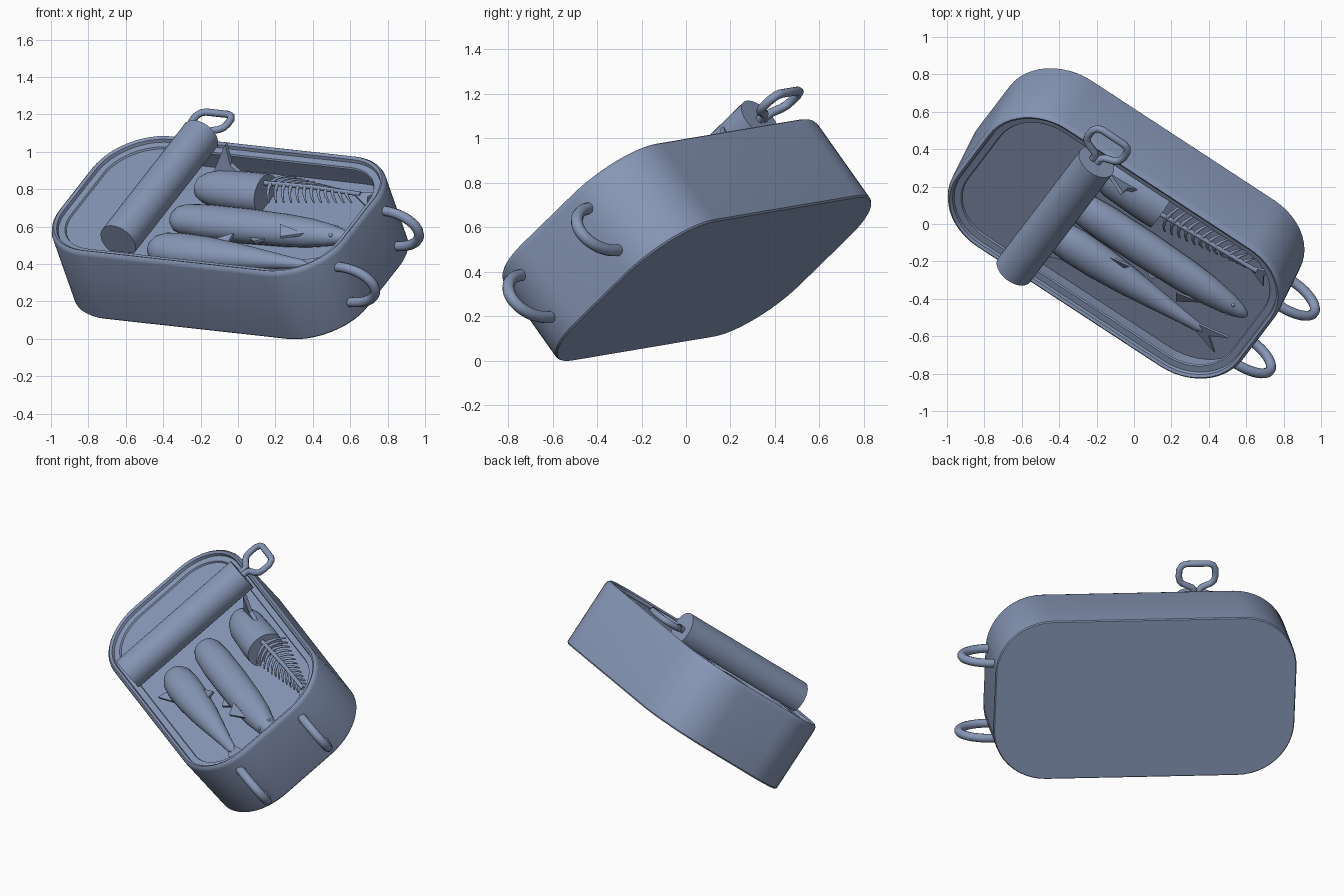
import bpy, bmesh, math
from mathutils import Vector, Matrix

if "Cube" in bpy.data.objects:
    bpy.data.objects.remove(bpy.data.objects["Cube"])

# Tilted frame of the tin: u = length, v = width, w = opening direction
u = Vector((0.833, -0.545, -0.092)).normalized()
w = Vector((-0.283, -0.55, 0.785))
w = (w - u * w.dot(u)).normalized()
v = w.cross(u)
FRAME = Matrix((u, v, w)).transposed().to_4x4()
FRAME.translation = (-0.045, 0.0, 0.545)

A, B, R, H = 0.92, 0.515, 0.335, 0.228
FLOOR = 0.03

STEEL = bpy.data.materials.new("blue_grey_metal")
STEEL.diffuse_color = (0.245, 0.31, 0.47, 1)
STEEL.use_nodes = True
STEEL.node_tree.nodes["Principled BSDF"].inputs["Base Color"].default_value = STEEL.diffuse_color


def add(name, data):
    data.materials.append(STEEL)
    ob = bpy.data.objects.new(name, data)
    bpy.context.collection.objects.link(ob)
    ob.matrix_world = FRAME
    return ob


def finish(name, bm):
    bmesh.ops.recalc_face_normals(bm, faces=bm.faces)
    me = bpy.data.meshes.new(name)
    bm.to_mesh(me)
    bm.free()
    return add(name, me)


def loft(name, loops, cap_end=True):
    """Skin closed loops of equal length and cap the ends."""
    bm = bmesh.new()
    rings = [[bm.verts.new(p) for p in loop] for loop in loops]
    n = len(rings[0])
    for r0, r1 in zip(rings, rings[1:]):
        for i in range(n):
            j = (i + 1) % n
            bm.faces.new((r0[i], r0[j], r1[j], r1[i]))
    bm.faces.new(rings[0])
    if cap_end:
        bm.faces.new(rings[-1])
    return finish(name, bm)


def outline(inset, z, n=12):
    r = R - inset
    pts = []
    for k, (sx, sy) in enumerate([(1, 1), (-1, 1), (-1, -1), (1, -1)]):
        for i in range(n + 1):
            t = math.pi / 2 * (k + i / n)
            pts.append((sx * (A - R) + r * math.cos(t), sy * (B - R) + r * math.sin(t), z))
    return pts


def body(name, y, z, profile, flat=0.85, n=24):
    """Fish-like body: elliptical sections along the length."""
    loops = []
    for x, r in profile:
        loops.append([(x, y + r * math.cos(2 * math.pi * i / n),
                       z + flat * r * math.sin(2 * math.pi * i / n)) for i in range(n)])
    return loft(name, loops)


def fin(name, pts, t=(0, 0, 0.008)):
    t = Vector(t)
    return loft(name, [[Vector(p) - t for p in pts], [Vector(p) + t for p in pts]])


def wire(name, paths, radius):
    """Round wire; each path point is (x, y, z) or (x, y, z, thickness)."""
    cu = bpy.data.curves.new(name, 'CURVE')
    cu.dimensions = '3D'
    cu.bevel_depth = radius
    cu.bevel_resolution = 3
    cu.use_fill_caps = True
    for pts in paths:
        sp = cu.splines.new('POLY')
        sp.points.add(len(pts) - 1)
        for q, p in zip(sp.points, pts):
            q.co = (*p[:3], 1)
            q.radius = p[3] if len(p) > 3 else 1
        sp.use_smooth = True
    return add(name, cu)


# Tin: thin sheet wall with rolled rim and inward ledge
loft("tin_body", [outline(i, z) for i, z in [
    (0.006, -H), (0, -H + 0.008), (0, 0.2), (0.006, 0.218), (0.018, H), (0.032, 0.218),
    (0.036, 0.2), (0.072, 0.196), (0.077, 0.186)]], cap_end=False)

# Filling surface the fish lie in
loft("filling", [outline(0.004, z) for z in (FLOOR - 0.01, FLOOR)])

# Remaining flat part of the lid
edge = [p for p in outline(0.07, 0) if p[0] < -0.34]
edge = [(-0.34, B - 0.07, 0)] + edge + [(-0.34, -B + 0.07, 0)]
loft("lid_panel", [[(x, y, z) for x, y, _ in edge] for z in (0.176, 0.186)])

# Rolled-up lid, flattened underneath where it rests on the rim
n = 40
loft("lid_roll", [[(-0.36 + 0.107 * math.cos(2 * math.pi * i / n), y,
                    max(0.21, 0.282 + 0.107 * math.sin(2 * math.pi * i / n)))
                   for i in range(n)] for y in (-0.455, 0.465)])

# Key handle: rounded loop with a twin stem
half = [(0.016, 0.43), (0.016, 0.492), (0.03, 0.512), (0.085, 0.535), (0.105, 0.555),
        (0.112, 0.585), (0.11, 0.628), (0.095, 0.655), (0.07, 0.665)]
key = [(-0.37 + x, y, 0.28) for x, y in half] + \
      [(-0.37 - x, y, 0.28) for x, y in reversed(half)]
wire("key_handle", [key], 0.02)

# Two pull rings on the end wall
for k, y in enumerate((0.205, -0.285)):
    arc = [(A - 0.01 + 0.185 * math.cos(t), y, 0.005 + 0.12 * math.sin(t))
           for t in (math.radians(-105 + 210 * i / 24) for i in range(25))]
    wire(f"end_ring_{k + 1}", [arc], 0.027)

# Front fish with forked tail
body("front_fish", -0.25, 0.085, [(-0.335, 0.02), (-0.325, 0.05), (-0.30, 0.075), (-0.25, 0.095),
     (-0.15, 0.104), (0.0, 0.10), (0.2, 0.082), (0.4, 0.056), (0.55, 0.036), (0.63, 0.028),
     (0.67, 0.01)])
fin("front_fish_tail", [(0.60, -0.235, 0.085), (0.80, -0.18, 0.10), (0.71, -0.255, 0.085),
                        (0.79, -0.34, 0.07), (0.60, -0.265, 0.08)])
fin("front_fish_upper_fin", [(0.0, -0.17, 0.1), (0.14, -0.12, 0.13), (0.12, -0.18, 0.1)])
fin("front_fish_lower_fin", [(-0.22, -0.32, 0.08), (-0.25, -0.41, 0.08), (-0.06, -0.33, 0.08)])

# Middle fish with head, eye and fins
body("middle_fish", 0.0, 0.09, [(-0.335, 0.02), (-0.325, 0.05), (-0.30, 0.075), (-0.25, 0.092),
     (-0.1, 0.102), (0.15, 0.103), (0.4, 0.096), (0.55, 0.085), (0.68, 0.064), (0.76, 0.042),
     (0.80, 0.022), (0.81, 0.006)])
fin("middle_fish_side_fin", [(0.56, -0.06, 0.13), (0.42, -0.06, 0.175), (0.45, -0.13, 0.15)])
fin("middle_fish_belly_fin", [(0.2, -0.09, 0.09), (0.27, -0.135, 0.1), (0.33, -0.08, 0.09)])
for s in (-1, 1):
    bm = bmesh.new()
    bmesh.ops.create_uvsphere(bm, u_segments=12, v_segments=8, radius=0.011,
                              matrix=Matrix.Translation((0.71, s * 0.036, 0.122)))
    finish("middle_fish_eye", bm)

# Back fish: cut body and standing fin
body("back_fish", 0.28, 0.085, [(-0.335, 0.03), (-0.32, 0.065), (-0.28, 0.09), (-0.2, 0.112),
     (0.0, 0.12), (0.10, 0.118)])
fin("back_fish_fin", [(-0.25, 0.33, 0.14), (-0.15, 0.40, 0.31), (-0.13, 0.36, 0.20),
                      (-0.06, 0.345, 0.14)], (0, 0.012, 0))

# Bare skeleton: spine, paired tapering ribs and tail
wire("spine", [[(0.08, 0.30, 0.145), (0.4, 0.315, 0.14), (0.70, 0.318, 0.125)]], 0.013)
ribs = []
for i in range(12):
    x = 0.14 + 0.043 * i
    L = 0.118 - 0.0075 * i
    for s in (-1, 1):
        ribs.append([(x + 0.04 * f * f, 0.304 + 0.02 * (x - 0.08) + s * L * f,
                      0.147 - 0.0015 * i - 0.04 * f * f, 1.15 - 0.7 * f)
                     for f in (0, 0.3, 0.6, 0.85, 1)])
wire("ribs", ribs, 0.010)
fin("skeleton_tail", [(0.65, 0.318, 0.125), (0.78, 0.36, 0.11), (0.745, 0.312, 0.11),
                      (0.78, 0.24, 0.10)])

# Smooth shading with sharp edges kept
for ob in bpy.data.objects:
    ob.select_set(ob.type == 'MESH')
bpy.context.view_layer.objects.active = bpy.data.objects["tin_body"]
bpy.ops.object.shade_smooth_by_angle(angle=math.radians(35))
